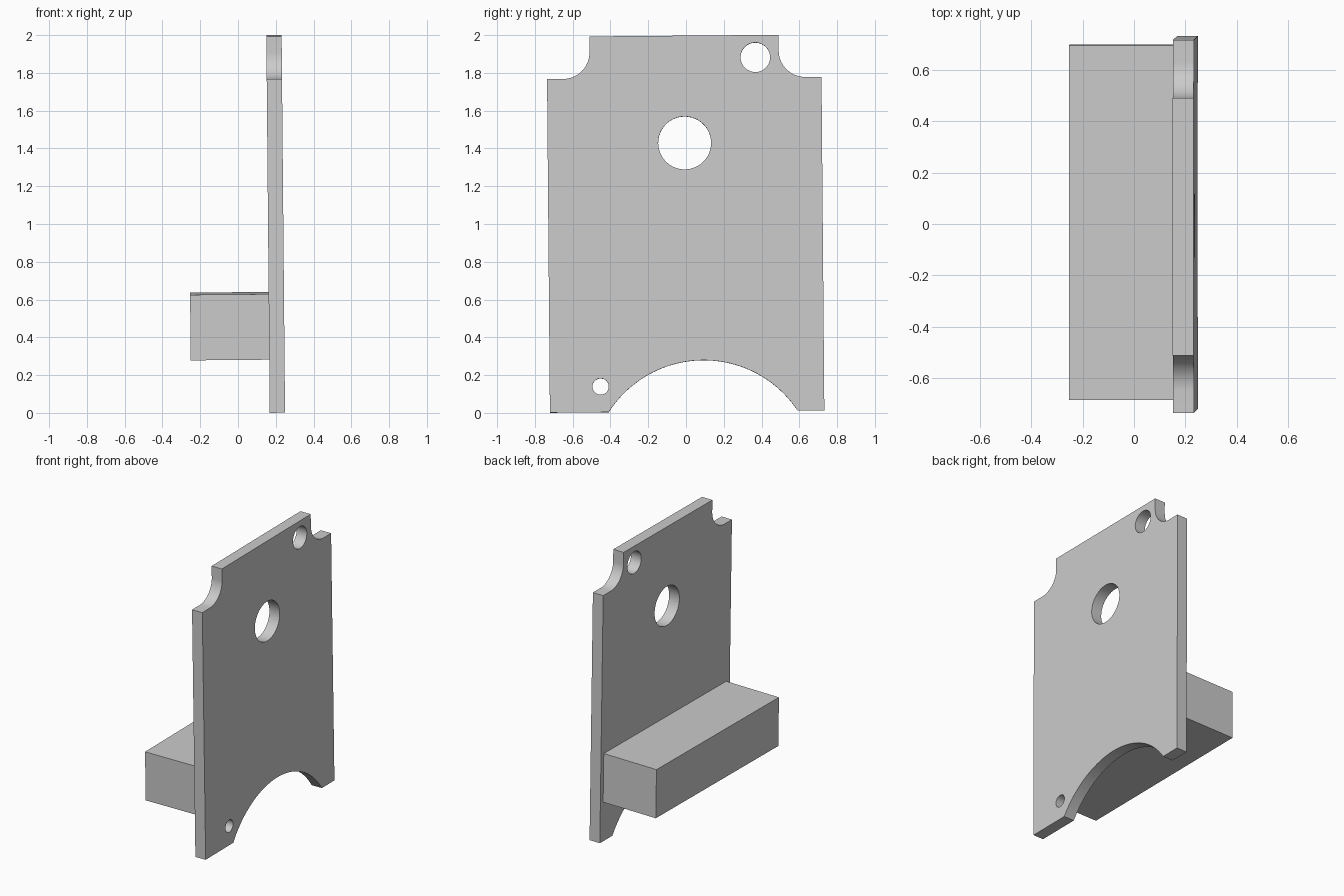
import bpy, bmesh
from math import cos, sin, pi, atan2, hypot, radians
from mathutils import Matrix

if "Cube" in bpy.data.objects:
    bpy.data.objects.remove(bpy.data.objects["Cube"])

# The whole part leans very slightly
LEAN = Matrix.Rotation(-0.009, 4, 'Y') @ Matrix.Rotation(0.0085, 4, 'X')


def arc(cy, cz, r, a0, a1, n):
    return [(cy + r * cos(a0 + (a1 - a0) * i / n),
             cz + r * sin(a0 + (a1 - a0) * i / n)) for i in range(n + 1)]


def circle(cy, cz, r, n=64):
    return arc(cy, cz, r, 0, 2 * pi, n)[:-1]


def extruded(name, loops, x0, x1):
    """Fill y-z loops (outline plus holes) and extrude from x0 to x1."""
    bm = bmesh.new()
    edges = []
    for loop in loops:
        vs = [bm.verts.new((x0, y, z)) for y, z in loop]
        edges += [bm.edges.new((vs[i - 1], vs[i])) for i in range(len(vs))]
    bmesh.ops.triangle_fill(bm, use_beauty=True, edges=edges)
    out = bmesh.ops.extrude_face_region(bm, geom=bm.faces[:], use_keep_orig=True)
    moved = [g for g in out['geom'] if isinstance(g, bmesh.types.BMVert)]
    bmesh.ops.translate(bm, vec=(x1 - x0, 0, 0), verts=moved)
    bmesh.ops.recalc_face_normals(bm, faces=bm.faces[:])
    bm.transform(LEAN)
    me = bpy.data.meshes.new(name)
    bm.to_mesh(me)
    bm.free()
    ob = bpy.data.objects.new(name, me)
    bpy.context.collection.objects.link(ob)
    bpy.ops.object.select_all(action='DESELECT')
    ob.select_set(True)
    bpy.context.view_layer.objects.active = ob
    bpy.ops.object.shade_smooth_by_angle(angle=radians(30))
    return ob


# Plate dimensions
MID, HALF, NECK = 0.006, 0.7265, 0.501
BOTTOM, SHOULDER, TOP = 0.005, 1.771, 1.995
R_NOTCH = 0.14

# Arched cut-out in the bottom edge
ay, half_chord, peak = 0.091, 0.5, 0.276
rise = peak - BOTTOM
R = (half_chord ** 2 + rise ** 2) / (2 * rise)
az = peak - R
a = atan2(BOTTOM - az, half_chord)
arch = arc(ay, az, R, pi - a, a, 48)

# Rounded shoulder notch, mirrored to both sides
notch = [(HALF, BOTTOM), (HALF, SHOULDER)]
notch += arc(NECK + R_NOTCH, SHOULDER + R_NOTCH, R_NOTCH, 1.5 * pi, pi, 20)
notch += [(NECK, TOP)]
right = [(MID + y, z) for y, z in notch]
left = [(MID - y, z) for y, z in reversed(notch)]

# Plate with three round holes
holes = [circle(0.005, 1.427, 0.14), circle(0.383, 1.877, 0.078),
         circle(-0.451, 0.141, 0.043)]
extruded("plate", [arch + right + left] + holes, 0.168, 0.249)

# Ledge block on the back of the plate
block = [(-0.681, 0.286), (0.701, 0.286), (0.701, 0.633), (-0.681, 0.633)]
extruded("ledge_block", [block], -0.248, 0.168)
